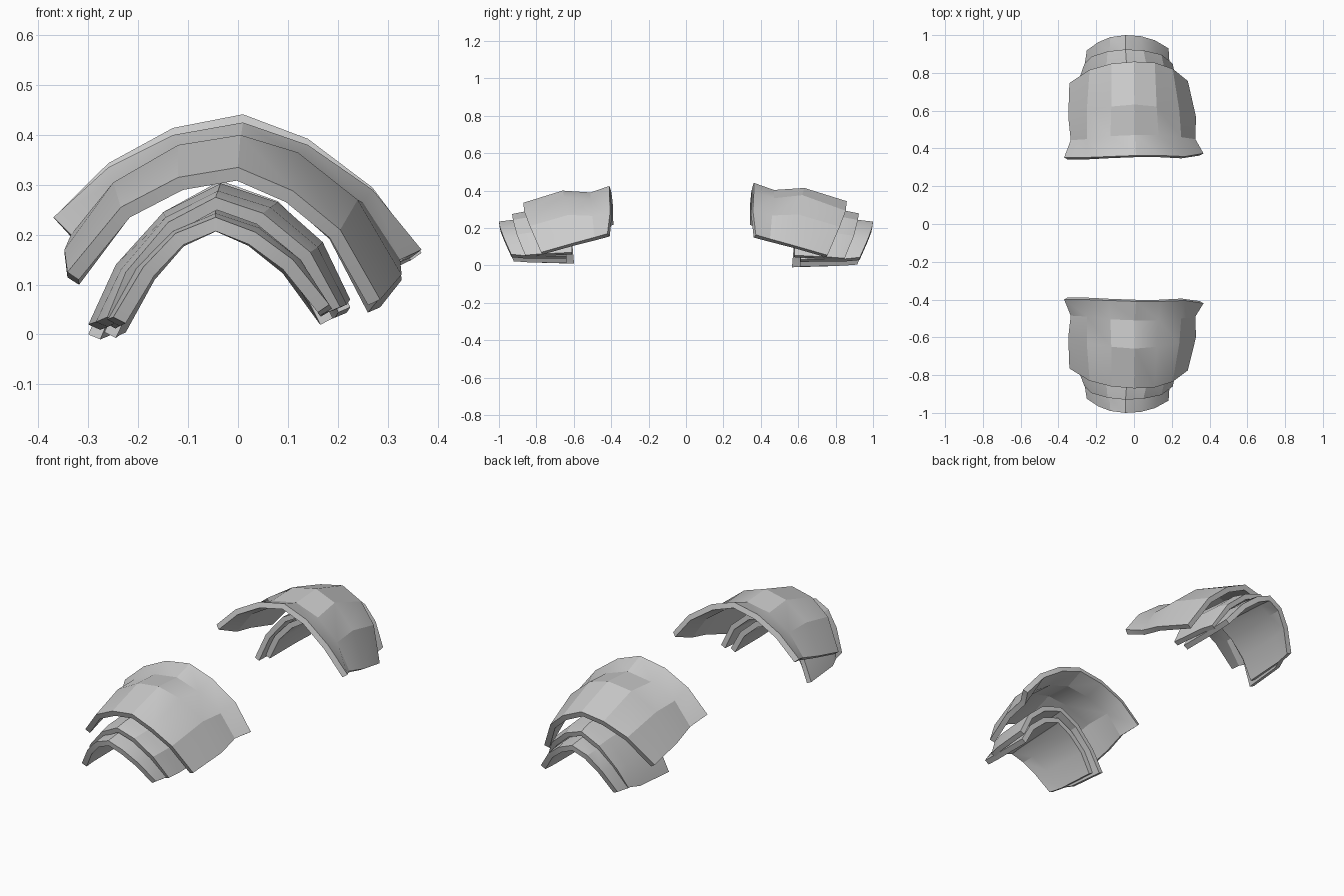
import bpy
import math

steel = bpy.data.materials.new("plain_grey")
steel.diffuse_color = (0.6, 0.6, 0.6, 1)


def place(p, back):
    """Back-side armour is the reversed copy, slightly longer and taller."""
    x, y, z = p
    if back:
        return (x, 1 + (-y - 1) * 1.08, (z - 0.02) * 1.09)
    return (x, y, z)


def plate(name, sections, thickness, back):
    """Loft arched cross-sections (left to right) into a thick curved plate."""
    n = len(sections[0])
    verts = [place(p, back) for s in sections for p in s]
    faces = []
    for r in range(len(sections) - 1):
        for c in range(n - 1):
            a = r * n + c
            f = (a, a + n, a + n + 1, a + 1)
            faces.append(f[::-1] if back else f)
    mesh = bpy.data.meshes.new(name)
    mesh.from_pydata(verts, [], faces)
    mesh.materials.append(steel)
    obj = bpy.data.objects.new(name, mesh)
    bpy.context.collection.objects.link(obj)
    mod = obj.modifiers.new("thickness", "SOLIDIFY")
    mod.thickness = thickness
    mod.offset = -1
    bpy.context.view_layer.objects.active = obj
    obj.select_set(True)
    bpy.ops.object.modifier_apply(modifier=mod.name)
    bpy.ops.object.shade_smooth_by_angle(angle=math.radians(20))
    obj.select_set(False)


def section(xs, ys, zs):
    return list(zip(xs, ys, zs))


# Large upper plate: flared rim, neck, crown, outer edge
shoulder = [
    section((-.37, -.26, -.13, .01, .14, .27, .368),
            (-.40, -.40, -.405, -.41, -.41, -.405, -.42),
            (.235, .335, .40, .425, .38, .29, .17)),
    section((-.335, -.25, -.125, .005, .13, .25, .325),
            (-.485, -.49, -.505, -.51, -.51, -.50, -.49),
            (.20, .305, .37, .39, .35, .265, .15)),
    section((-.348, -.25, -.12, .005, .12, .24, .328),
            (-.60, -.63, -.65, -.66, -.65, -.63, -.60),
            (.17, .305, .38, .40, .365, .27, .12)),
    section((-.342, -.235, -.12, 0, .11, .205, .285),
            (-.765, -.83, -.86, -.87, -.865, -.835, -.775),
            (.125, .255, .315, .335, .288, .21, .07)),
]

# Middle plate, tucked under the upper one
middle = [
    section((-.30, -.245, -.15, -.035, .08, .17, .225),
            (-.60, -.61, -.61, -.61, -.61, -.61, -.61),
            (.02, .14, .245, .303, .265, .185, .07)),
    section((-.285, -.235, -.145, -.04, .065, .16, .218),
            (-.80, -.84, -.86, -.865, -.86, -.84, -.80),
            (.025, .13, .235, .288, .255, .175, .06)),
    section((-.262, -.225, -.14, -.045, .05, .145, .205),
            (-.86, -.895, -.92, -.93, -.925, -.905, -.86),
            (.035, .125, .225, .275, .243, .165, .055)),
]

# Lower plate, reaching farthest out
lower = [
    section((-.27, -.215, -.135, -.045, .05, .135, .19),
            (-.64, -.64, -.64, -.64, -.64, -.64, -.64),
            (.025, .13, .21, .258, .225, .15, .05)),
    section((-.262, -.205, -.13, -.045, .042, .125, .188),
            (-.85, -.89, -.92, -.93, -.925, -.90, -.86),
            (.03, .132, .207, .243, .214, .15, .052)),
    section((-.25, -.19, -.125, -.045, .035, .11, .183),
            (-.925, -.965, -.99, -1, -.995, -.975, -.935),
            (.035, .135, .203, .235, .205, .15, .06)),
]

for back in (False, True):
    side = "back" if back else "front"
    plate(side + "_upper_plate", shoulder, .028, back)
    plate(side + "_middle_plate", middle, .026, back)
    plate(side + "_lower_plate", lower, .028, back)
